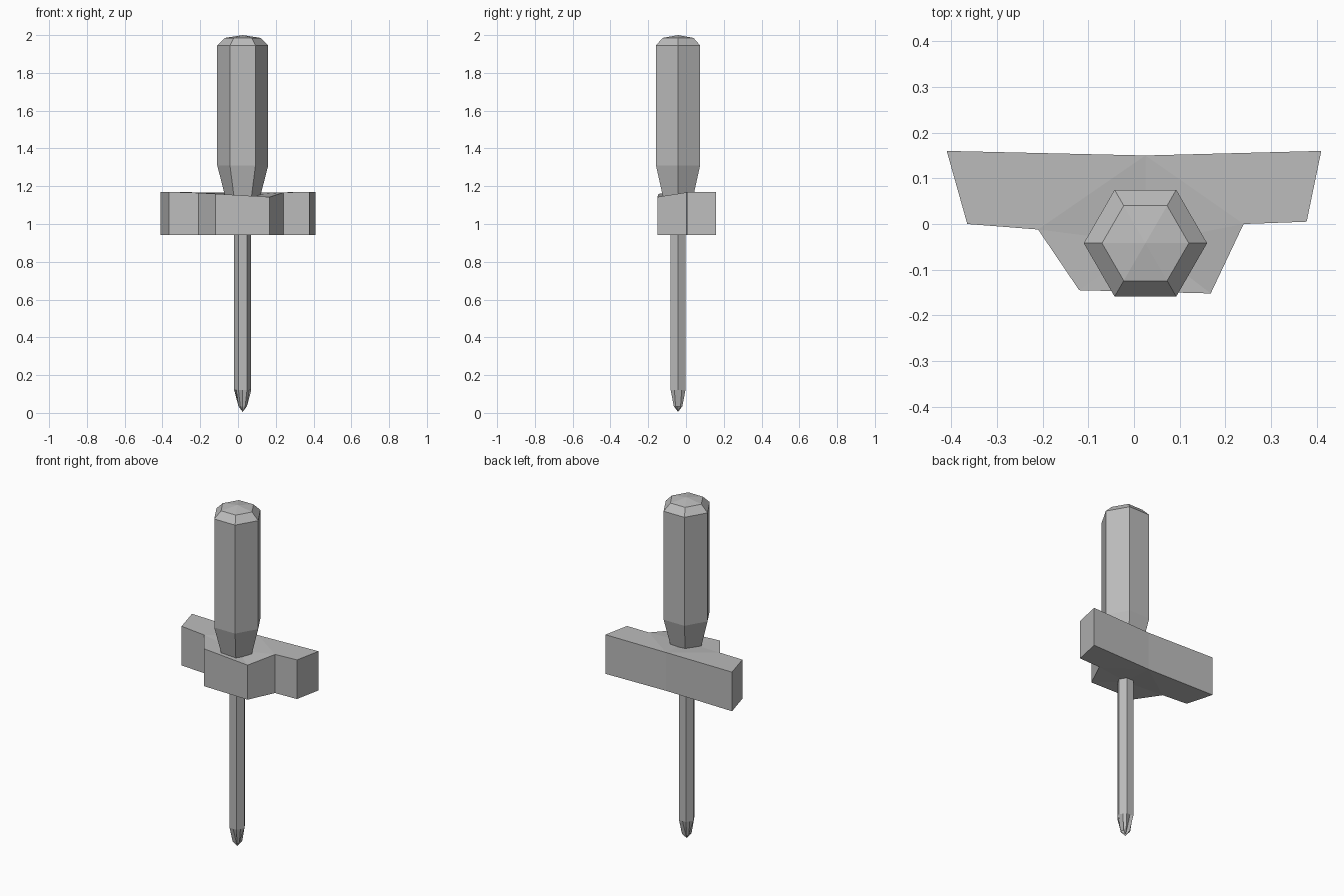
import bpy
import bmesh
from math import cos, sin, pi

cube = bpy.data.objects.get("Cube")
if cube:
    bpy.data.objects.remove(cube, do_unlink=True)

grey = bpy.data.materials.new("plain grey")
grey.use_nodes = True
GREY = (0.5, 0.5, 0.5, 1)
grey.diffuse_color = GREY
grey.node_tree.nodes["Principled BSDF"].inputs["Base Color"].default_value = GREY

CX, CY = 0.025, -0.042  # tool axis


def finish(name, bm):
    bmesh.ops.recalc_face_normals(bm, faces=bm.faces)
    mesh = bpy.data.meshes.new(name)
    bm.to_mesh(mesh)
    bm.free()
    mesh.materials.append(grey)
    obj = bpy.data.objects.new(name, mesh)
    bpy.context.collection.objects.link(obj)
    return obj


def ring(bm, radii, z):
    """Closed ring of vertices round the tool axis, one radius per vertex."""
    n = len(radii)
    return [bm.verts.new((CX + r * cos(2 * pi * i / n), CY + r * sin(2 * pi * i / n), z))
            for i, r in enumerate(radii)]


def bridge(bm, a, b):
    for i in range(len(a)):
        j = (i + 1) % len(a)
        bm.faces.new((a[i], a[j], b[j], b[i]))


def fan(bm, loop, point):
    tip = bm.verts.new(point)
    for i in range(len(loop)):
        bm.faces.new((loop[i], loop[(i + 1) % len(loop)], tip))


def loft(name, rings, bottom, top):
    """Join rings of (radii, z) upwards and close both ends with a fan."""
    bm = bmesh.new()
    loops = [ring(bm, radii, z) for radii, z in rings]
    for a, b in zip(loops, loops[1:]):
        bridge(bm, a, b)
    fan(bm, loops[0], (CX, CY, bottom))
    fan(bm, loops[-1], (CX, CY, top))
    return finish(name, bm)


# Hexagonal handle with tapered neck and chamfered cap
loft("handle", [([r] * 6, z) for r, z in
                ((0.086, 1.12), (0.135, 1.31), (0.135, 1.945), (0.095, 1.985))], 1.12, 2.0)

# Hexagonal shaft
loft("shaft", [([0.045] * 6, 0.12), ([0.045] * 6, 1.12)], 0.12, 1.12)

# Cross-head tip: a hexagon pinched into four flutes
hexagon = [0.045 if i % 2 == 0 else 0.045 * cos(pi / 6) for i in range(12)]
flutes = [0.011 if i % 3 == 0 else 0.026 for i in range(12)]
loft("cross_tip", [(flutes, 0.035), (hexagon, 0.12)], 0.005, 0.12)

# Holder block: outline as x, y, top height
outline = [(-0.41, 0.16, 1.17), (-0.365, 0, 1.17), (-0.21, -0.012, 1.165),
           (-0.12, -0.145, 1.16), (0.168, -0.152, 1.143), (0.24, 0, 1.167),
           (0.378, 0.005, 1.17), (0.41, 0.16, 1.17), (0.025, 0.15, 1.165)]
bm = bmesh.new()
low = [bm.verts.new((x, y, 0.941)) for x, y, z in outline]
high = [bm.verts.new(p) for p in outline]
bridge(bm, low, high)
for loop, z in ((low, 0.95), (high, 1.15)):
    # Wings are flat; the middle slopes gently towards the tool
    bm.faces.new([loop[i] for i in (0, 1, 2, 8)])
    bm.faces.new([loop[i] for i in (5, 6, 7, 8)])
    fan(bm, [loop[i] for i in (2, 3, 4, 5, 8)], (CX, CY, z))
finish("holder_block", bm)
